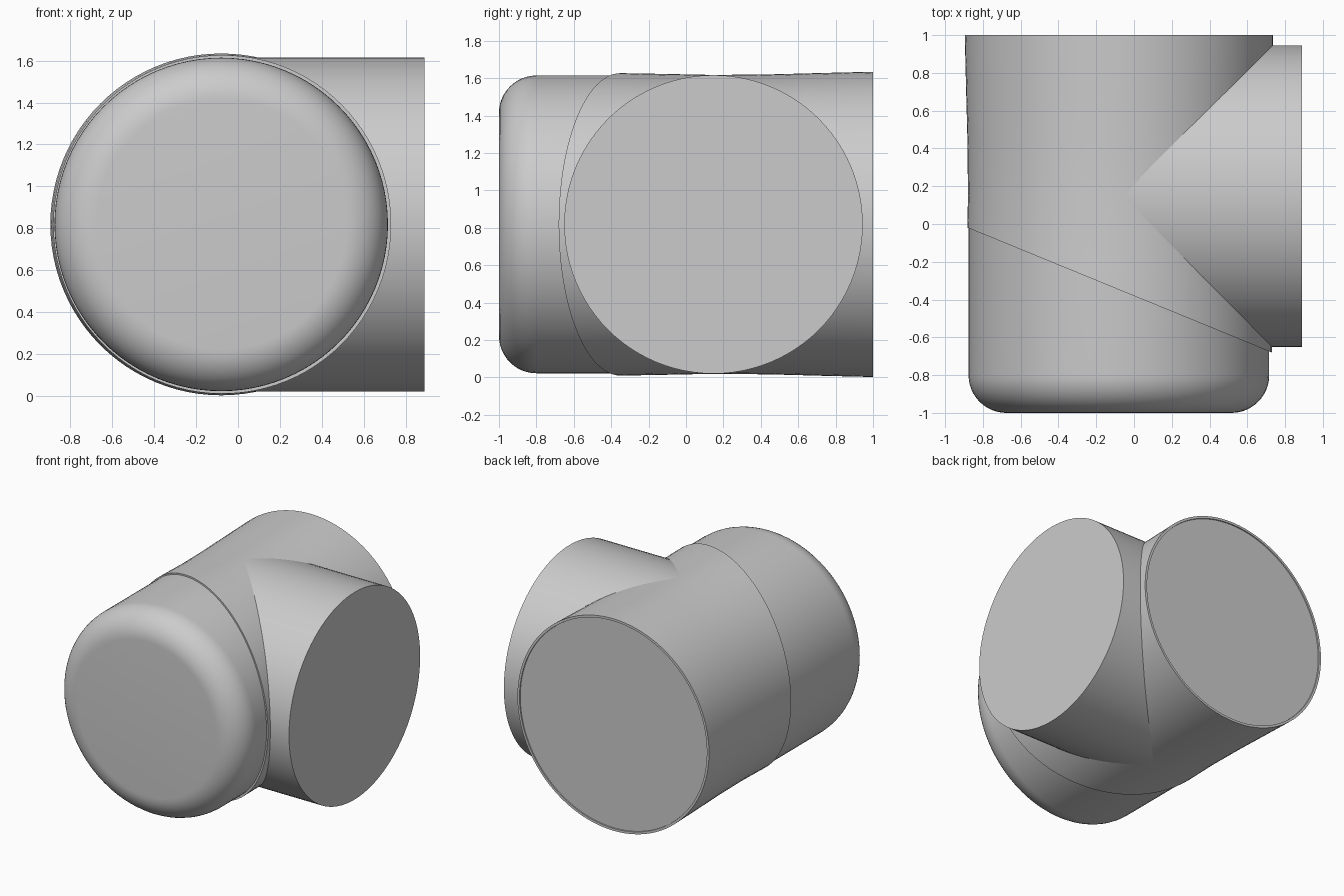
import bpy, bmesh, math
from mathutils import Vector, Matrix

if "Cube" in bpy.data.objects:
    bpy.data.objects.remove(bpy.data.objects["Cube"], do_unlink=True)

grey = bpy.data.materials.new("light_grey")
grey.use_nodes = True
colour = (0.6, 0.6, 0.6, 1)
grey.diffuse_color = colour
grey.node_tree.nodes["Principled BSDF"].inputs["Base Color"].default_value = colour

CENTRE_X, CENTRE_Z = -0.08, 0.818
BRANCH_Y = 0.147
SEGMENTS = 96


def lathe(name, profile, origin, turn=0, cut=None):
    """Spin (radius, distance) points round the y axis, then turn about z."""
    bm = bmesh.new()
    verts = [bm.verts.new((r, y, 0)) for r, y in profile]
    edges = [bm.edges.new(pair) for pair in zip(verts, verts[1:])]
    bmesh.ops.spin(bm, geom=verts + edges, axis=(0, 1, 0), cent=(0, 0, 0),
                   angle=math.tau, steps=SEGMENTS)
    bmesh.ops.remove_doubles(bm, verts=bm.verts[:], dist=0.0001)
    bm.transform(Matrix.Translation(origin) @ Matrix.Rotation(turn, 4, "Z"))
    if cut:
        # Slice off the slanted end and close it
        point, normal = cut
        result = bmesh.ops.bisect_plane(
            bm, geom=bm.verts[:] + bm.edges[:] + bm.faces[:],
            plane_co=point, plane_no=normal, clear_inner=True)
        rim = [e for e in result["geom_cut"] if isinstance(e, bmesh.types.BMEdge)]
        bmesh.ops.contextual_create(bm, geom=rim)
    bmesh.ops.recalc_face_normals(bm, faces=bm.faces[:])
    mesh = bpy.data.meshes.new(name)
    bm.to_mesh(mesh)
    bm.free()
    mesh.materials.append(grey)
    obj = bpy.data.objects.new(name, mesh)
    bpy.context.collection.objects.link(obj)
    bpy.ops.object.select_all(action="DESELECT")
    obj.select_set(True)
    bpy.context.view_layer.objects.active = obj
    bpy.ops.object.shade_smooth_by_angle(angle=math.radians(30))
    return obj


axis = Vector((CENTRE_X, 0, CENTRE_Z))

# Main barrel with a rounded front end
R, ROUND = 0.796, 0.2
arc = [(R - ROUND + ROUND * math.sin(a), ROUND - 1 - ROUND * math.cos(a))
       for a in (math.pi / 2 * i / 12 for i in range(13))]
lathe("main_barrel", [(0, -1)] + arc + [(R, 0.98), (0, 0.98)], axis)

# Thin flared sleeve with a slanted front edge and a small rear lip
sleeve = [(0, -0.8), (0.812, -0.8), (0.811, -0.5), (0.806, -0.2), (0.799, 0.15),
          (0.802, 0.45), (0.81, 0.75), (0.816, 1), (0.798, 1), (0.797, 0.992),
          (0, 0.992)]
lathe("flared_sleeve", sleeve, axis,
      cut=(Vector((-0.88, -0.02, 0)), Vector((0.66, 1.61, 0)).normalized()))

# Side branch leaving the barrel at a right angle
lathe("side_branch", [(0, 0), (0.798, 0), (0.798, 0.97), (0, 0.97)],
      Vector((CENTRE_X, BRANCH_Y, CENTRE_Z)), turn=-math.pi / 2)
